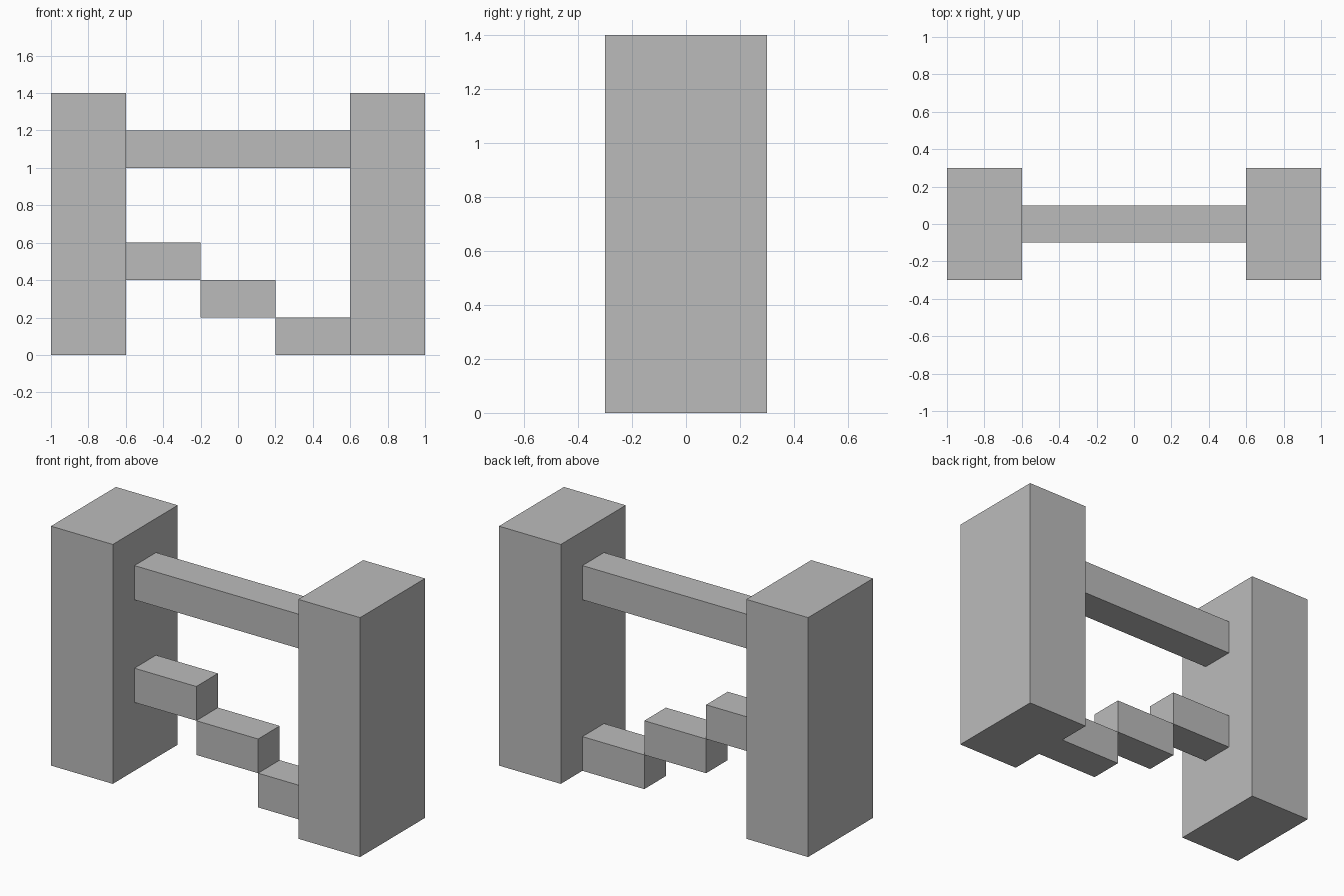
import bpy

cube = bpy.data.objects.get("Cube")
if cube:
    bpy.data.objects.remove(cube, do_unlink=True)

# Single plain grey
grey = bpy.data.materials.new("plain grey")
grey.use_nodes = True
colour = (0.5, 0.5, 0.5, 1)
grey.diffuse_color = colour
grey.node_tree.nodes["Principled BSDF"].inputs["Base Color"].default_value = colour


def block(name, centre, size):
    """Flat-faced box with its mesh at true size."""
    bpy.ops.mesh.primitive_cube_add(size=1, location=centre)
    ob = bpy.context.object
    ob.name = name
    ob.scale = size
    bpy.ops.object.transform_apply(location=False, rotation=False, scale=True)
    ob.data.materials.append(grey)
    return ob


# Two tall pillars
for side, x in (("right", -0.8), ("left", 0.8)):
    block(side + "_pillar", (x, 0, 0.7), (0.4, 0.6, 1.4))

# Beam joining the pillars
block("cross_beam", (0, 0, 1.1), (1.2, 0.2, 0.2))

# Steps descending towards the left pillar
for i, level in enumerate(("upper", "middle", "lower")):
    block(level + "_step", (-0.4 + 0.4 * i, 0, 0.5 - 0.2 * i), (0.4, 0.2, 0.2))
